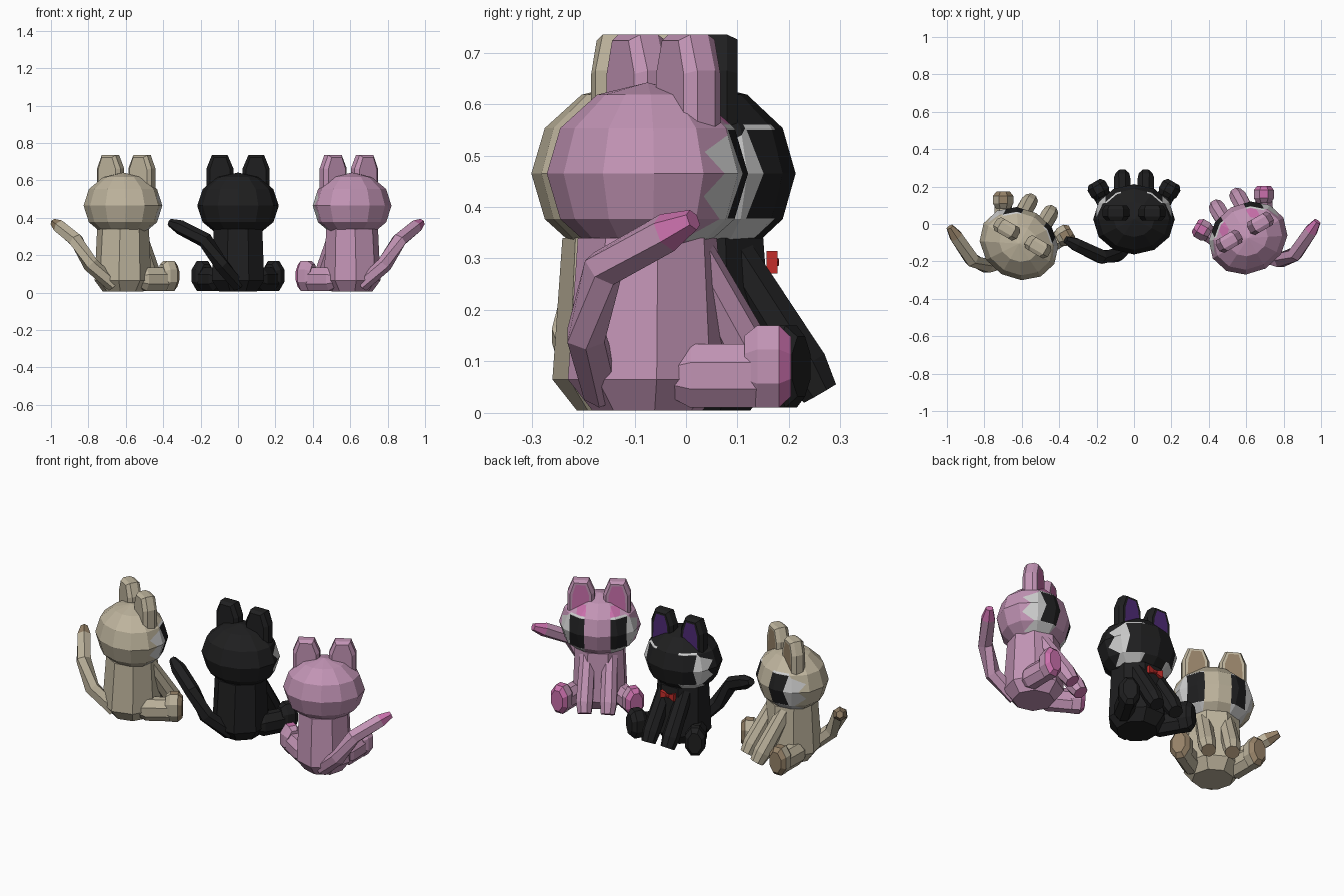
import bpy, bmesh, math
from mathutils import Vector, Matrix

if "Cube" in bpy.data.objects:
    bpy.data.objects.remove(bpy.data.objects["Cube"])


def material(name, rgb):
    m = bpy.data.materials.new(name)
    lin = [((c / 255 + 0.055) / 1.055) ** 2.4 for c in rgb]
    m.diffuse_color = (*lin, 1)
    m.use_nodes = True
    m.node_tree.nodes["Principled BSDF"].inputs["Base Color"].default_value = m.diffuse_color
    return m


BEIGE = material("beige fur", (190, 180, 157))
BROWN = material("brown pads", (150, 130, 104))
BLACK = material("black fur", (31, 31, 32))
PURPLE = material("purple inner ear", (78, 42, 118))
PINK = material("pink fur", (194, 148, 181))
HOT = material("hot pink pads", (202, 112, 172))
WHITE = material("eye white", (205, 205, 205))
RED = material("red bow", (195, 45, 42))


def finish(name, bm, mats, place):
    """Turn a bmesh into a flat shaded object standing at its cat's place."""
    bmesh.ops.recalc_face_normals(bm, faces=bm.faces)
    me = bpy.data.meshes.new(name)
    bm.to_mesh(me)
    bm.free()
    for m in mats:
        me.materials.append(m)
    ob = bpy.data.objects.new(name, me)
    ob.matrix_world = place
    bpy.context.collection.objects.link(ob)
    return ob


def loft(rings):
    """Skin a list of equal point rings and cap both ends."""
    bm = bmesh.new()
    vs = [[bm.verts.new(p) for p in r] for r in rings]
    n = len(vs[0])
    for a, b in zip(vs, vs[1:]):
        for i in range(n):
            j = (i + 1) % n
            bm.faces.new((a[i], a[j], b[j], b[i]))
    bm.faces.new(vs[0])
    bm.faces.new(vs[-1])
    bmesh.ops.recalc_face_normals(bm, faces=bm.faces)
    return bm


def tube(path, radii, sides=8, ref=(0, 0, 1)):
    """Faceted tube along a path; each radius is (sideways, upwards)."""
    pts = [Vector(p) for p in path]
    rings = []
    k = 1 / math.cos(math.pi / sides)
    for i, p in enumerate(pts):
        t = (pts[min(i + 1, len(pts) - 1)] - pts[max(i - 1, 0)]).normalized()
        side = t.cross(Vector(ref)).normalized()
        up = side.cross(t)
        w, h = radii[i]
        rings.append([p + side * (w * k * math.cos(a)) + up * (h * k * math.sin(a))
                      for a in [(j + 0.5) * math.tau / sides for j in range(sides)]])
    return loft(rings)


# Face markings as half planes: a*|x| + b*z < d
EYE = [(-1, 0, -.07), (1, 0, .2), (0, -1, -.335), (0, 1, .56), (.82, -.58, -.08), (.7, .7, .495)]
PUPIL = [(-1, 0, -.07), (1, 0, .152), (0, -1, -.378), (0, 1, .55)]
BROW = [(-1, 0, -.065), (1, 0, .115), (0, -1, -.562), (0, 1, .605)]


def head(fur, accent, place, brows):
    bm = bmesh.new()
    bmesh.ops.create_uvsphere(bm, u_segments=12, v_segments=6, radius=1)
    bmesh.ops.transform(bm, verts=bm.verts, matrix=Matrix.Translation((0, 0, .465))
                        @ Matrix.Diagonal((.218, .188, .177, 1)))
    marks = [(EYE, 2), (PUPIL, 3)] + ([(BROW, 1)] if brows else [])
    # cut the outline of every marking into the front of the head
    for s in (-1, 1):
        for planes, _ in marks:
            for a, b, d in planes:
                no = Vector((a * s, 0, b))
                fs = [f for f in bm.faces if f.calc_center_median().y > 0
                      and f.calc_center_median().x * s > 0]
                geom = set(fs) | {e for f in fs for e in f.edges} | {v for f in fs for v in f.verts}
                bmesh.ops.bisect_plane(bm, geom=list(geom), dist=1e-5,
                                       plane_co=no * (d / no.length_squared), plane_no=no)
    for f in bm.faces:
        c = f.calc_center_median()
        for planes, idx in marks:
            if c.y > 0 and all(a * abs(c.x) + b * c.z < d for a, b, d in planes):
                f.material_index = idx
    finish("head", bm, [fur, accent, WHITE, BLACK], place)


EAR = [(.025, .54), (.025, .665), (.055, .735), (.14, .735), (.168, .665), (.168, .54)]


def ear(s, fur, accent, place):
    def ring(y, k):
        return [(s * (.095 + (x - .095) * k), y, .64 + (z - .64) * (k if z < .7 else (1 + k) / 2))
                for x, z in EAR]
    bm = loft([ring(-.005, .75), ring(.015, 1), ring(.055, 1), ring(.075, .8)])
    front = max(bm.faces, key=lambda f: f.calc_center_median().y)
    bmesh.ops.inset_region(bm, faces=[front], thickness=.014)
    front.material_index = 1
    finish("ear", bm, [fur, accent], place)


def cat(x, y, turn, tail_side, fur, accent, pads, brows=False):
    place = Matrix.Translation((x, y, 0)) @ Matrix.Rotation(math.radians(turn), 4, 'Z')
    head(fur, accent, place, brows)
    # body
    bm = tube([(0, 0, .005), (0, 0, .065), (0, 0, .34)],
              [(.1, .1), (.14, .145), (.13, .125)], ref=(0, 1, 0))
    finish("body", bm, [fur], place)
    for s in (-1, 1):
        ear(s, fur, accent, place)
        # front leg with coloured paw tip
        bm = tube([(s * .06, .06, .32), (s * .064, .205, .09), (s * .062, .235, .038)],
                  [(.04, .04), (.046, .044), (.036, .036)], 8, (1, 0, 0))
        for f in bm.faces:
            if f.normal.z < -.5 and f.normal.y > .3:
                f.material_index = 1
        finish("front_leg", bm, [fur, pads], place)
        # splayed hind leg
        d = Vector((s * .5, .866, 0))
        c = Vector((s * .19, .16, .09))
        low = c - Vector((0, 0, .018))
        bm = tube([low - d * .2, low - d * .15, low],
                  [(.03, .035), (.05, .062), (.045, .062)])
        finish("hind_leg", bm, [fur], place)
        # upright hind foot with coloured sole
        bm = tube([c - d * .045, c - d * .02, c + d * .022, c + d * .045],
                  [(.038, .06), (.054, .08), (.054, .08), (.036, .058)])
        for f in bm.faces:
            if f.normal.dot(d) > .3 or f.normal.z > .9:
                f.material_index = 1
        finish("hind_foot", bm, [fur, pads], place)
    # bent tail with coloured tip
    t = tail_side
    bm = tube([(0, -.1, .04), (t * .09, -.19, .15), (t * .175, -.2, .28),
               (t * .31, -.135, .35), (t * .365, -.108, .375)],
              [(.034, .034), (.036, .036), (.036, .036), (.034, .034), (.018, .018)], 6)
    for f in bm.faces:
        if f.calc_center_median().x * t > .31:
            f.material_index = 1
    finish("tail", bm, [fur, pads], place)
    return place


cat(-.615, -.105, -30, -1, BEIGE, BROWN, BROWN)
cat(.61, -.075, 30, 1, PINK, HOT, HOT, True)
middle = cat(0, .025, 0, -1, BLACK, PURPLE, BLACK)

# bow tie on the middle cat
for s in (-1, 1):
    bm = tube([(0, .142, .293), (s * .045, .142, .293)], [(.004, .006), (.011, .022)], 4)
    finish("bow_wing", bm, [RED], middle)
bm = bmesh.new()
bmesh.ops.create_icosphere(bm, subdivisions=1, radius=.014)
bmesh.ops.translate(bm, verts=bm.verts, vec=(0, .144, .293))
finish("bow_knot", bm, [RED], middle)
